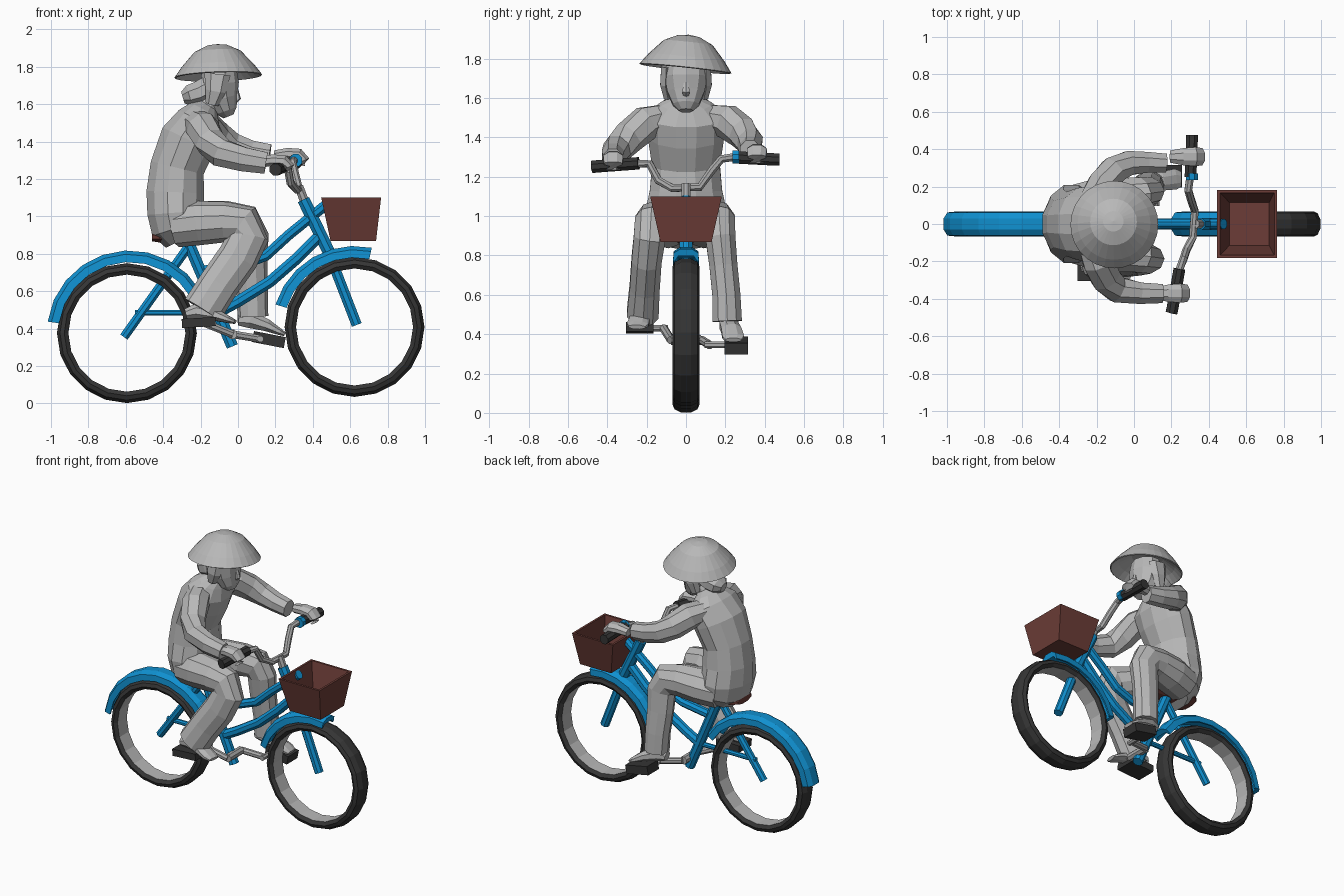
import bpy, bmesh, math
from mathutils import Vector


def material(name, r, g, b):
    m = bpy.data.materials.new(name)
    m.diffuse_color = (r, g, b, 1)
    return m


GREY = material("pale grey", 0.48, 0.48, 0.48)
METAL = material("metal grey", 0.40, 0.40, 0.40)
BLUE = material("blue paint", 0.005, 0.28, 0.63)
DARK = material("dark rubber", 0.036, 0.036, 0.036)
BROWN = material("brown wicker", 0.15, 0.046, 0.038)


def build(name, verts, faces, mats, inner=()):
    """Make a flat-shaded object; faces listed in inner use the second material."""
    me = bpy.data.meshes.new(name)
    me.from_pydata([tuple(v) for v in verts], [], faces)
    for m in mats:
        me.materials.append(m)
    for i in inner:
        me.polygons[i].material_index = 1
    bm = bmesh.new()
    bm.from_mesh(me)
    bmesh.ops.recalc_face_normals(bm, faces=bm.faces)
    bm.to_mesh(me)
    bm.free()
    ob = bpy.data.objects.new(name, me)
    bpy.context.collection.objects.link(ob)
    return ob


def loft(name, rings, mat, n=8, ref=(0, 1, 0)):
    """Rings are (x, y, z, half width along ref, half depth)."""
    c = [Vector(r[:3]) for r in rings]
    verts, faces = [], []
    for i, r in enumerate(rings):
        t = (c[min(i + 1, len(c) - 1)] - c[max(i - 1, 0)]).normalized()
        u = Vector(ref)
        u = (u - t * u.dot(t)).normalized()
        v = t.cross(u)
        for k in range(n):
            a = 2 * math.pi * (k + 0.5) / n
            verts.append(c[i] + u * r[3] * math.cos(a) + v * r[4] * math.sin(a))
    for i in range(len(rings) - 1):
        for k in range(n):
            j = (k + 1) % n
            faces.append((i * n + k, i * n + j, i * n + n + j, i * n + n + k))
    faces.append(tuple(range(n)))
    faces.append(tuple(range(len(verts) - n, len(verts))))
    return build(name, verts, faces, [mat])


def tube(name, pts, r, mat, n=8, ref=(0, 1, 0)):
    return loft(name, [(*p, r, r) for p in pts], mat, n, ref)


def revolve(name, centre, profile, n, mats, a0=0, a1=360, inner_seg=None):
    """Spin a closed (radius, y) profile round the y axis."""
    full = a1 - a0 == 360
    p, verts, faces, inner = len(profile), [], [], []
    for i in range(n if full else n + 1):
        a = math.radians(a0 + (a1 - a0) * i / n)
        for r, y in profile:
            verts.append((centre[0] + r * math.cos(a), y, centre[1] + r * math.sin(a)))
    for i in range(n):
        j = (i + 1) % n if full else i + 1
        for k in range(p):
            l = (k + 1) % p
            if k == inner_seg:
                inner.append(len(faces))
            faces.append((i * p + k, i * p + l, j * p + l, j * p + k))
    if not full:
        faces += [tuple(range(p)), tuple(range(n * p, n * p + p))]
    return build(name, verts, faces, mats, inner)


# wheels: tyre with pale inner rim
REAR, FRONT = (-0.594, 0.376), (0.623, 0.409)
tyre = [(0.313, -0.052), (0.335, -0.068), (0.358, -0.058), (0.374, -0.025),
        (0.374, 0.025), (0.358, 0.058), (0.335, 0.068), (0.313, 0.052)]
revolve("rear_wheel", REAR, tyre, 20, [DARK, GREY], inner_seg=7)
revolve("front_wheel", FRONT, tyre, 20, [DARK, GREY], inner_seg=7)

# mudguards
guard = [(0.380, -0.066), (0.422, -0.062), (0.442, -0.03), (0.442, 0.03),
         (0.422, 0.062), (0.380, 0.066), (0.380, 0.055), (0.405, 0.04),
         (0.405, -0.04), (0.380, -0.055)]
revolve("rear_mudguard", (-0.580, 0.376), guard, 9, [BLUE], 30, 172)
revolve("front_mudguard", (0.623, 0.400), guard, 6, [BLUE], 78, 163)

# frame tubes
for name, pts, r in [
    ("head_tube", [(0.35, 0, 1.09), (0.50, 0, 0.78)], 0.036),
    ("fork", [(0.48, 0, 0.82), (0.635, 0, 0.42)], 0.030),
    ("upper_tube", [(0.48, 0, 1.07), (0.27, 0, 0.90), (0.15, 0, 0.79), (0.02, 0, 0.74), (-0.18, 0, 0.71)], 0.030),
    ("lower_tube", [(0.44, 0, 0.90), (0.32, 0, 0.78), (0.17, 0, 0.65), (0.0, 0, 0.545), (-0.12, 0, 0.48)], 0.033),
    ("seat_tube", [(-0.27, 0, 0.87), (-0.03, 0, 0.305)], 0.034),
    ("seat_stay", [(-0.25, 0, 0.86), (-0.61, 0, 0.355)], 0.026),
    ("chain_stay", [(-0.55, 0, 0.485), (-0.10, 0, 0.485)], 0.017),
]:
    tube(name, pts, r, BLUE)

# handlebar, stem and grips
tube("stem", [(0.36, 0, 1.07), (0.325, 0, 1.16)], 0.026, METAL)
bar = [(0.24, -0.25, 1.265), (0.265, -0.185, 1.265), (0.28, -0.14, 1.18), (0.315, -0.07, 1.142),
       (0.325, 0.07, 1.147), (0.305, 0.13, 1.23), (0.29, 0.18, 1.29), (0.30, 0.25, 1.30)]
tube("handlebar", bar, 0.022, METAL, 8, (1, 0, 0))
tube("right_grip", [(0.243, -0.24, 1.268), (0.205, -0.455, 1.252), (0.2, -0.475, 1.25)], 0.034, DARK, 8, (1, 0, 0))
tube("left_grip", [(0.302, 0.25, 1.298), (0.31, 0.455, 1.287), (0.31, 0.475, 1.287)], 0.034, DARK, 8, (1, 0, 0))
tube("bell_clamp", [(0.31, 0.235, 1.30), (0.31, 0.27, 1.30)], 0.036, BLUE, 8, (1, 0, 0))

# open basket: outer and inner shells joined at the rim
bv = []
for x0, x1, y, z in [(0.495, 0.738, 0.13, 0.868), (0.445, 0.765, 0.182, 1.10),
                     (0.460, 0.750, 0.167, 1.10), (0.510, 0.723, 0.115, 0.885)]:
    bv += [(x0, -y, z), (x1, -y, z), (x1, y, z), (x0, y, z)]
bf = [(0, 1, 2, 3), (12, 13, 14, 15)]
for s in range(3):
    bf += [(4 * s + k, 4 * s + (k + 1) % 4, 4 * s + 4 + (k + 1) % 4, 4 * s + 4 + k) for k in range(4)]
build("basket", bv, bf, [BROWN])

# seat
loft("seat", [(-0.46, 0, 0.89, 0.08, 0.025), (-0.42, 0, 0.892, 0.115, 0.034),
              (-0.30, 0, 0.89, 0.10, 0.034), (-0.12, 0, 0.885, 0.035, 0.022)], BROWN)

# cranks and pedals
tube("crank_axle", [(-0.03, -0.075, 0.37), (-0.03, 0.075, 0.37)], 0.028, METAL, 8, (1, 0, 0))
for side, y, px, pz in [("right", -0.095, -0.18, 0.43), ("left", 0.10, 0.12, 0.345)]:
    s = 1 if y > 0 else -1
    tube(side + "_crank", [(-0.03, y * 0.8, 0.37), (px, y * 1.2, pz)], 0.022, METAL)
    tube(side + "_pedal_axle", [(px, y * 0.95, pz), (px, s * 0.2, pz)], 0.018, METAL, 8, (1, 0, 0))
loft("right_pedal", [(-0.30, -0.235, 0.428, 0.10, 0.034), (-0.12, -0.235, 0.438, 0.10, 0.034)], DARK, 4)
loft("left_pedal", [(0.08, 0.255, 0.358, 0.085, 0.042), (0.25, 0.255, 0.325, 0.085, 0.042)], DARK, 4)

# feet
loft("right_foot", [(-0.28, -0.22, 0.48, 0.035, 0.028), (-0.22, -0.22, 0.495, 0.048, 0.045),
                    (-0.12, -0.235, 0.475, 0.055, 0.036), (-0.05, -0.245, 0.448, 0.06, 0.02),
                    (-0.015, -0.25, 0.436, 0.045, 0.012)], GREY)
loft("left_foot", [(0.0, 0.21, 0.445, 0.035, 0.03), (0.06, 0.215, 0.45, 0.05, 0.05),
                   (0.15, 0.23, 0.42, 0.055, 0.036), (0.22, 0.24, 0.385, 0.06, 0.02),
                   (0.25, 0.24, 0.37, 0.045, 0.012)], GREY)

# trouser legs
loft("right_leg", [(-0.33, -0.09, 0.95, 0.12, 0.115), (-0.20, -0.125, 0.965, 0.125, 0.118),
                   (-0.06, -0.155, 0.97, 0.108, 0.108), (0.03, -0.175, 0.955, 0.09, 0.11),
                   (0.055, -0.185, 0.89, 0.085, 0.11), (0.0, -0.20, 0.78, 0.08, 0.11),
                   (-0.10, -0.21, 0.64, 0.08, 0.108), (-0.19, -0.22, 0.50, 0.085, 0.11)], GREY, 10)
loft("left_leg", [(-0.33, 0.09, 0.95, 0.12, 0.115), (-0.20, 0.12, 0.965, 0.125, 0.118),
                  (-0.06, 0.145, 0.975, 0.108, 0.108), (0.03, 0.165, 0.96, 0.09, 0.11),
                  (0.065, 0.175, 0.89, 0.08, 0.10), (0.065, 0.19, 0.75, 0.075, 0.092),
                  (0.075, 0.205, 0.60, 0.075, 0.085), (0.08, 0.21, 0.465, 0.078, 0.082)], GREY, 10)

# tunic body and neck
loft("torso", [(-0.29, 0, 0.88, 0.15, 0.11), (-0.32, 0, 0.94, 0.205, 0.15), (-0.335, 0, 1.02, 0.215, 0.155),
               (-0.335, 0, 1.13, 0.19, 0.16), (-0.325, 0, 1.26, 0.178, 0.15),
               (-0.265, 0, 1.41, 0.20, 0.158), (-0.205, 0, 1.51, 0.205, 0.13),
               (-0.18, 0, 1.57, 0.13, 0.085), (-0.16, 0, 1.595, 0.07, 0.06),
               (-0.11, 0, 1.68, 0.06, 0.06)], GREY, 12)

# sleeves and hands
UP = (0, 0, 1)
loft("right_sleeve", [(-0.22, -0.12, 1.50, 0.07, 0.08), (-0.19, -0.20, 1.475, 0.09, 0.09),
                      (-0.15, -0.29, 1.40, 0.085, 0.085), (-0.09, -0.35, 1.34, 0.08, 0.075),
                      (0.03, -0.37, 1.305, 0.07, 0.062), (0.15, -0.372, 1.285, 0.062, 0.055)], GREY, 8, UP)
loft("left_sleeve", [(-0.22, 0.12, 1.50, 0.07, 0.08), (-0.17, 0.21, 1.48, 0.09, 0.085),
                     (-0.11, 0.285, 1.425, 0.085, 0.08), (-0.03, 0.325, 1.375, 0.075, 0.07),
                     (0.07, 0.33, 1.345, 0.066, 0.06), (0.17, 0.325, 1.33, 0.06, 0.055)], GREY, 8, UP)
for side, x, y, z in [("right", 0.225, -0.37, 1.265), ("left", 0.305, 0.36, 1.30)]:
    loft(side + "_hand", [(x - 0.11, y, z + 0.025, 0.03, 0.035), (x - 0.04, y, z + 0.035, 0.034, 0.05),
                          (x + 0.02, y, z + 0.03, 0.036, 0.055), (x + 0.05, y, z, 0.03, 0.05),
                          (x + 0.045, y, z - 0.03, 0.012, 0.045)], GREY, 8, UP)

# head, nose, ears and hair bun
loft("head", [(-0.05, 0, 1.535, 0.035, 0.028), (-0.062, 0, 1.565, 0.07, 0.058),
              (-0.085, 0, 1.63, 0.10, 0.085), (-0.10, 0, 1.71, 0.115, 0.105),
              (-0.10, 0, 1.80, 0.10, 0.09)], GREY, 10)
loft("nose", [(-0.012, 0, 1.69, 0.012, 0.01), (0.0, 0, 1.63, 0.022, 0.016), (-0.02, 0, 1.61, 0.015, 0.012)], GREY, 6)
for s in (-1, 1):
    loft("side_hair", [(-0.14, s * 0.09, 1.60, 0.025, 0.035), (-0.12, s * 0.105, 1.67, 0.03, 0.055),
                       (-0.11, s * 0.10, 1.76, 0.03, 0.07)], GREY, 6)
loft("hair_bun", [(-0.295, 0, 1.635, 0.035, 0.035), (-0.26, 0, 1.645, 0.075, 0.062),
                  (-0.21, 0, 1.66, 0.085, 0.068), (-0.15, 0, 1.69, 0.085, 0.07)], GREY)

# domed straw hat, hollow below, slightly tilted
N = 28
rings = [(0.055, 0.165), (0.125, 0.132), (0.195, 0.055), (0.235, 0.0), (0.228, -0.004), (0.18, 0.04), (0.10, 0.09)]
hv = [(r * math.cos(2 * math.pi * k / N), r * math.sin(2 * math.pi * k / N), z) for r, z in rings for k in range(N)]
hf = [(i * N + k, i * N + (k + 1) % N, (i + 1) * N + (k + 1) % N, (i + 1) * N + k)
      for i in range(len(rings) - 1) for k in range(N)]
hv += [(0, 0, 0.172), (0, 0, 0.10)]
last = (len(rings) - 1) * N
for k in range(N):
    hf.append((k, (k + 1) % N, len(hv) - 2))
    hf.append((last + k, last + (k + 1) % N, len(hv) - 1))
hat = build("hat", hv, hf, [GREY])
hat.location = (-0.105, -0.003, 1.75)
hat.rotation_euler = (math.radians(-6), math.radians(-2), 0)
